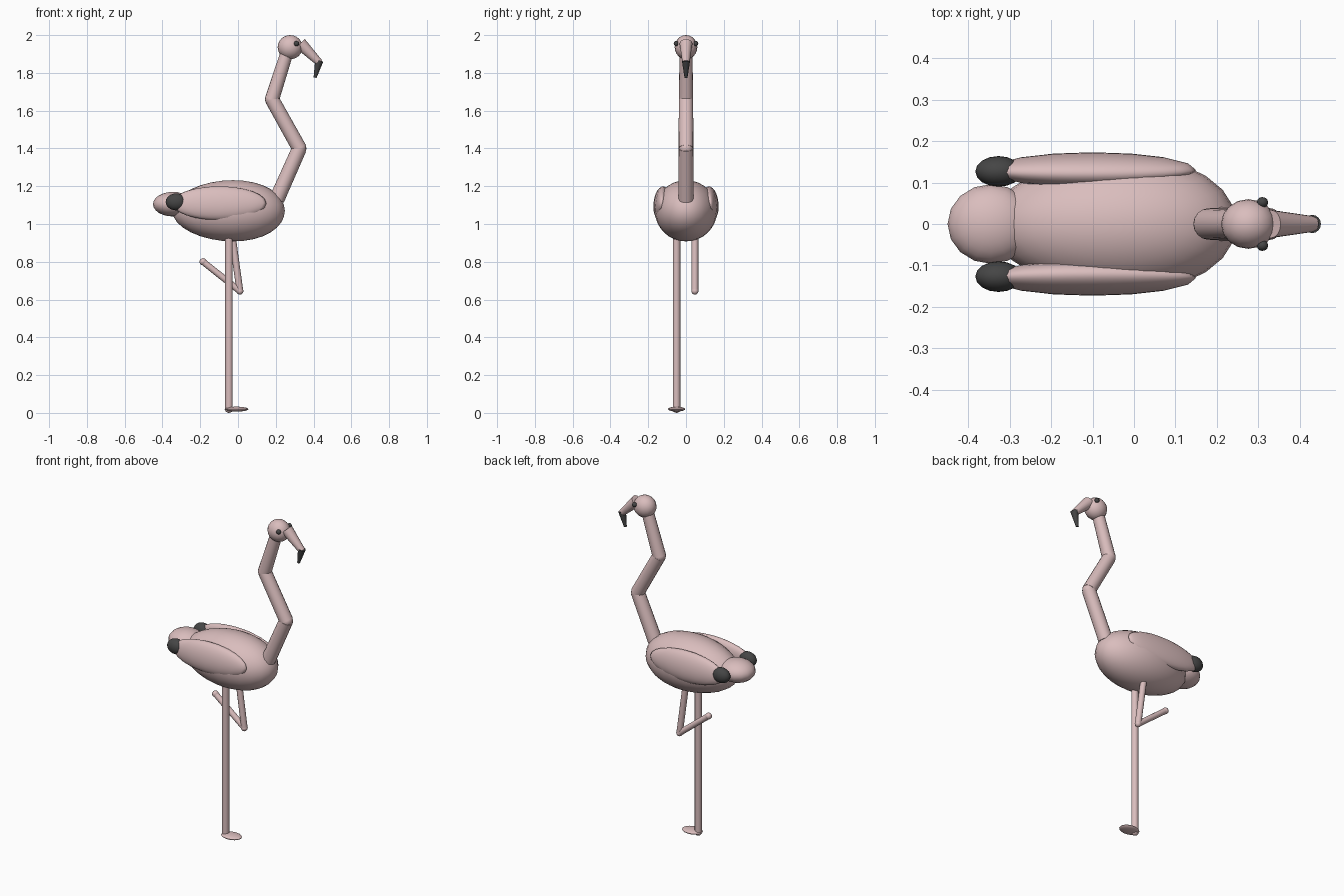
import bpy
from mathutils import Vector

cube = bpy.data.objects.get("Cube")
if cube:
    bpy.data.objects.remove(cube, do_unlink=True)


def make_material(name, color):
    mat = bpy.data.materials.new(name)
    mat.use_nodes = True
    mat.diffuse_color = color
    mat.node_tree.nodes["Principled BSDF"].inputs["Base Color"].default_value = color
    return mat


PINK = make_material("pale pink", (0.70, 0.51, 0.51, 1))
DARK = make_material("charcoal", (0.06, 0.06, 0.06, 1))


def finish(name, mat):
    obj = bpy.context.object
    obj.name = name
    obj.data.materials.append(mat)
    bpy.ops.object.shade_smooth_by_angle(angle=0.8)
    return obj


def ellipsoid(name, center, radii, mat=PINK, segments=16, rings=12, tilt=0):
    bpy.ops.mesh.primitive_uv_sphere_add(segments=segments, ring_count=rings, radius=1,
                                         location=center, rotation=(tilt, 0, 0))
    bpy.context.object.scale = radii
    return finish(name, mat)


def limb(name, start, end, r1, r2, mat=PINK, sides=16):
    """Tapered cylinder running from start to end."""
    a, b = Vector(start), Vector(end)
    bpy.ops.mesh.primitive_cone_add(vertices=sides, radius1=r1, radius2=r2,
                                    depth=(b - a).length, location=(a + b) / 2)
    bpy.context.object.rotation_euler = (b - a).to_track_quat('Z', 'Y').to_euler()
    return finish(name, mat)


# Body, slightly fuller towards the chest, and tail
body = ellipsoid("body", (-0.05, 0, 1.07), (0.298, 0.165, 0.162), segments=24, rings=16)
for v in body.data.vertices:
    v.co.x += 0.08 * (1 - v.co.x ** 2)
ellipsoid("tail", (-0.345, 0, 1.105), (0.105, 0.096, 0.065))

# Wings with dark tips, and eyes
for side, y in (("left", 1), ("right", -1)):
    ellipsoid(side + "_wing", (-0.1, y * 0.13, 1.11), (0.25, 0.042, 0.09), tilt=y * 0.12)
    ellipsoid(side + "_wing_tip", (-0.327, y * 0.127, 1.117), (0.056, 0.037, 0.045), DARK)
    ellipsoid(side + "_eye", (0.31, y * 0.052, 1.955), (0.014, 0.013, 0.014), DARK, 12, 8)

# Zigzag neck
neck = [(0.205, 0, 1.13), (0.325, 0, 1.4), (0.18, 0, 1.66), (0.26, 0, 1.91)]
radii = [0.041, 0.039, 0.038, 0.034]
for i, part in enumerate(("lower", "middle", "upper")):
    limb(part + "_neck", neck[i], neck[i + 1], radii[i], radii[i + 1])
for i in (1, 2):
    ellipsoid("neck_joint", neck[i], (0.037, 0.037, 0.037))

# Head and bent beak
ellipsoid("head", (0.276, 0, 1.936), (0.066, 0.06, 0.064))
limb("beak", (0.33, 0, 1.955), (0.432, 0, 1.853), 0.034, 0.019)
limb("beak_tip", (0.43, 0, 1.865), (0.408, 0, 1.775), 0.022, 0.008, DARK)

# Standing leg and foot
limb("standing_leg", (-0.048, -0.05, 0.015), (-0.048, -0.05, 1.0), 0.02, 0.02, sides=12)
ellipsoid("foot", (-0.008, -0.05, 0.02), (0.063, 0.045, 0.013))
ellipsoid("ankle", (-0.048, -0.05, 0.019), (0.021, 0.021, 0.019), segments=12, rings=8)

# Raised, folded leg
hip, knee, toe = (-0.035, 0.047, 0.97), (0.01, 0.047, 0.645), (-0.185, 0.047, 0.8)
limb("raised_thigh", hip, knee, 0.018, 0.018, sides=12)
limb("raised_shin", knee, toe, 0.017, 0.017, sides=12)
for name, joint in (("raised_knee", knee), ("raised_toe", toe)):
    ellipsoid(name, joint, (0.019, 0.019, 0.019), segments=12, rings=8)
